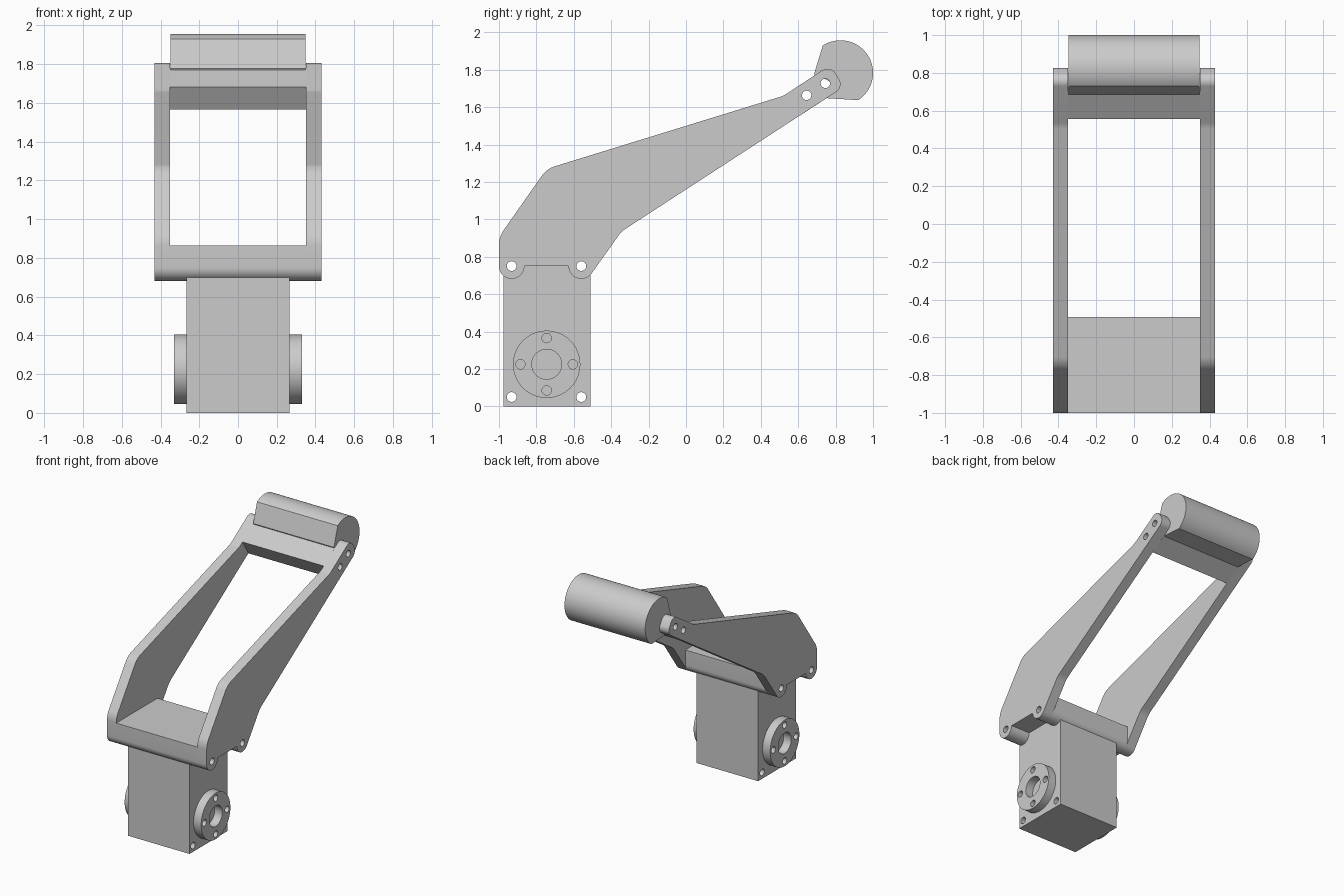
import bpy, bmesh, math
from mathutils import Vector

if "Cube" in bpy.data.objects:
    bpy.data.objects.remove(bpy.data.objects["Cube"])


def arc(cy, cz, r, a0, a1, n=20):
    """Points on an arc in the side plane (y, z), angles in degrees."""
    return [(cy + r * math.cos(math.radians(a0 + (a1 - a0) * i / n)),
             cz + r * math.sin(math.radians(a0 + (a1 - a0) * i / n))) for i in range(n + 1)]


def circle(cy, cz, r, n=32):
    return arc(cy, cz, r, 0, 360, n)[:-1]


def fillet(prev, corner, nxt, r, n=8):
    """Rounded corner between two straight edges."""
    p, c, q = Vector(prev), Vector(corner), Vector(nxt)
    u, v = (p - c).normalized(), (q - c).normalized()
    half = u.angle(v) / 2
    t = r / math.tan(half)
    centre = c + (u + v).normalized() * (r / math.sin(half))
    a, b = c + u * t - centre, c + v * t - centre
    out = []
    for i in range(n + 1):
        d = a.lerp(b, i / n).normalized() * r
        out.append(tuple(centre + d))
    return out


def plate(name, loops, x0, x1):
    """Extrude a side profile (first loop outer, the rest holes) from x0 to x1."""
    cu = bpy.data.curves.new(name, 'CURVE')
    cu.dimensions = '2D'
    cu.fill_mode = 'BOTH'
    cu.extrude = (x1 - x0) / 2
    for pts in loops:
        s = cu.splines.new('POLY')
        s.points.add(len(pts) - 1)
        for p, (y, z) in zip(s.points, pts):
            p.co = (y, z, 0, 1)
        s.use_cyclic_u = True
    tmp = bpy.data.objects.new(name + "_curve", cu)
    bpy.context.collection.objects.link(tmp)
    dg = bpy.context.evaluated_depsgraph_get()
    me = bpy.data.meshes.new_from_object(tmp.evaluated_get(dg))
    bpy.data.objects.remove(tmp)
    bm = bmesh.new()
    bm.from_mesh(me)
    for v in bm.verts:
        y, z, x = v.co
        v.co = ((x0 + x1) / 2 + x, y, z)
    bmesh.ops.remove_doubles(bm, verts=bm.verts, dist=1e-5)
    bmesh.ops.recalc_face_normals(bm, faces=bm.faces)
    bm.to_mesh(me)
    bm.free()
    for p in me.polygons:
        p.use_smooth = True
    me.set_sharp_from_angle(angle=math.radians(30))
    me.name = name
    ob = bpy.data.objects.new(name, me)
    bpy.context.collection.objects.link(ob)
    return ob


# Shared pin positions
FRONT, BACK, PIN_Z, LOBE, HOLE = -0.932, -0.56, 0.75, 0.068, 0.026
base_holes = [circle(y, PIN_Z, HOLE) for y in (FRONT, BACK)]
tip_holes = [circle(0.645, 1.663, 0.025), circle(0.745, 1.727, 0.025)]
front_lobe = arc(FRONT, PIN_Z, LOBE, 180, 360)

# Side arms: bent plates with rounded corners and two hinge lobes
corners = [(-0.504, 0.711, 0), (-0.345, 0.935, 0.15), (0.844, 1.708, 0.05), (0.772, 1.825, 0.05),
           (0.52, 1.66, 0.13), (-0.745, 1.27, 0.13), (-1.0, 0.906, 0.13), (-1.0, 0.75, 0)]
outline = front_lobe + arc(BACK, PIN_Z, LOBE, 180, 325)
for i in range(1, len(corners) - 1):
    outline += fillet(corners[i - 1][:2], corners[i][:2], corners[i + 1][:2], corners[i][2])
for side, x0, x1 in (("left", -0.43, -0.35), ("right", 0.35, 0.43)):
    plate(side + "_arm", [outline] + base_holes + tip_holes, x0, x1)

# Lower crossbar joining the arms
base = front_lobe + arc(BACK, PIN_Z, LOBE, 180, 360) + [(-0.492, 0.865), (-1.0, 0.865)]
plate("lower_crossbar", [base] + base_holes, -0.35, 0.35)

# Upper crossbar near the arm tips
upper = [(0.555, 1.683), (0.628, 1.567), (0.78, 1.666), (0.80, 1.72), (0.70, 1.778)]
plate("upper_crossbar", [upper] + tip_holes, -0.35, 0.35)

# Half-round end pad
pad = arc(0.826, 1.783, 0.174, -57, 123, 40) + [(0.685, 1.778), (0.75, 1.648)]
plate("end_pad", [pad, tip_holes[1]], -0.348, 0.348)

# Motor body with four corner holes
body = [(-0.975, 0), (-0.51, 0), (-0.51, 0.8), (-0.975, 0.8)]
plate("motor_body", [body] + base_holes + [circle(y, 0.05, HOLE) for y in (FRONT, BACK)],
      -0.265, 0.265)

# Round drive flanges on both sides of the motor
HY, HZ = -0.745, 0.225
flange = [circle(HY, HZ, 0.18, 64), circle(HY, HZ, 0.08, 40)]
flange += [circle(y, z, 0.025) for y, z in arc(HY, HZ, 0.14, 0, 270, 3)]
for side, x0, x1 in (("left", -0.33, -0.265), ("right", 0.265, 0.33)):
    plate(side + "_flange", flange, x0, x1)
